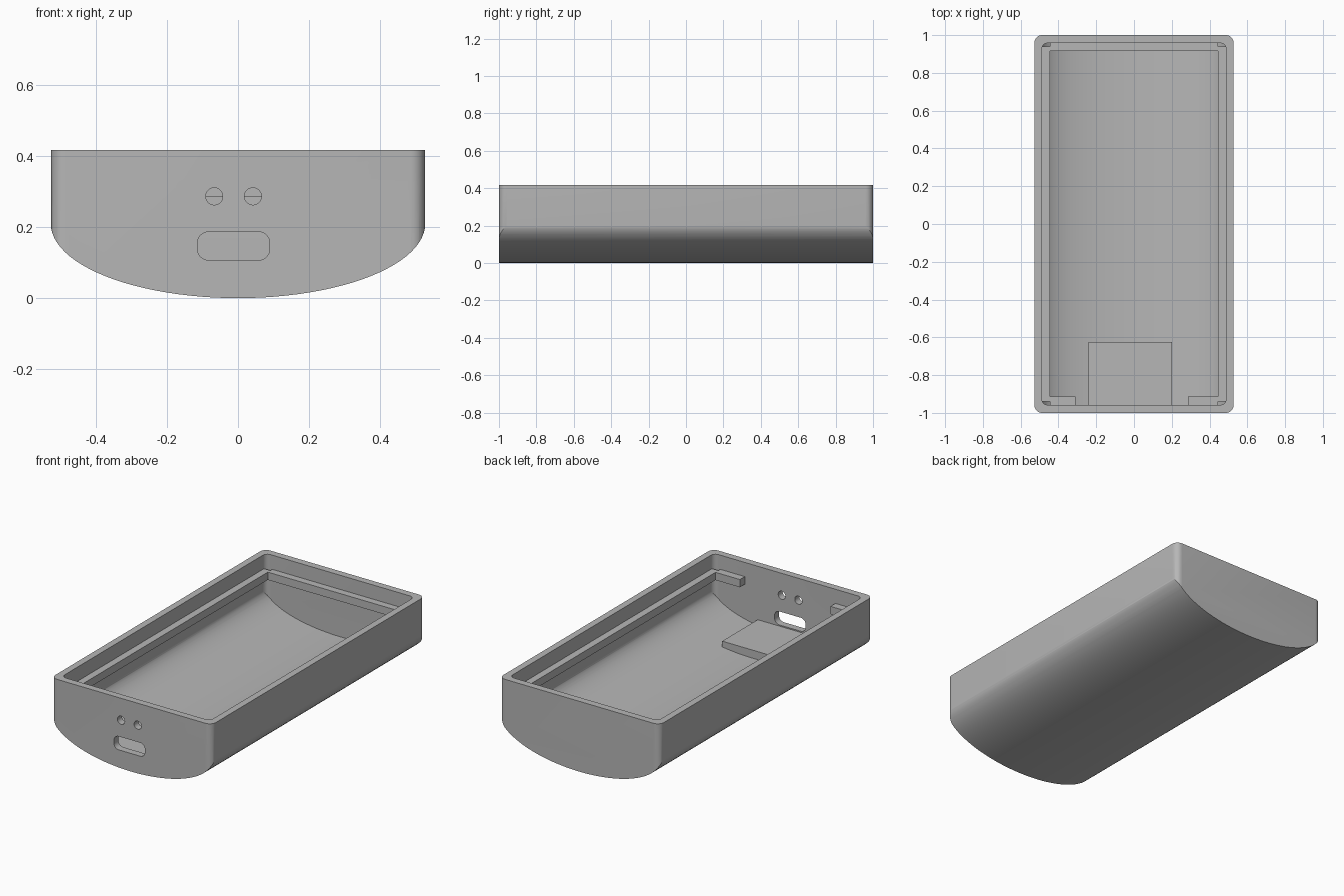
import bpy, bmesh, math
from mathutils import Matrix

if "Cube" in bpy.data.objects:
    bpy.data.objects.remove(bpy.data.objects["Cube"], do_unlink=True)

grey = bpy.data.materials.new("matte_grey")
grey.use_nodes = True
grey.diffuse_color = (0.47, 0.47, 0.47, 1)
grey.node_tree.nodes["Principled BSDF"].inputs["Base Color"].default_value = (0.47, 0.47, 0.47, 1)


def prism(name, outline, start, end, axis):
    """Extrude a 2D outline along z (xy outline) or y (xz outline)."""
    bm = bmesh.new()
    place = (lambda a, b: (a, b, start)) if axis == "z" else (lambda a, b: (a, start, b))
    face = bm.faces.new([bm.verts.new(place(a, b)) for a, b in outline])
    new = bmesh.ops.extrude_face_region(bm, geom=[face])["geom"]
    shift = (0, 0, end - start) if axis == "z" else (0, end - start, 0)
    bmesh.ops.translate(bm, vec=shift, verts=[g for g in new if isinstance(g, bmesh.types.BMVert)])
    bmesh.ops.recalc_face_normals(bm, faces=bm.faces)
    mesh = bpy.data.meshes.new(name)
    bm.to_mesh(mesh)
    bm.free()
    mesh.materials.append(grey)
    obj = bpy.data.objects.new(name, mesh)
    bpy.context.collection.objects.link(obj)
    return obj


def rounded_rect(cx, cy, hx, hy, r, steps=8):
    points = []
    for quarter, (sx, sy) in enumerate([(1, 1), (-1, 1), (-1, -1), (1, -1)]):
        for i in range(steps + 1):
            t = (quarter + i / steps) * math.pi / 2
            points.append((cx + sx * (hx - r) + r * math.cos(t),
                           cy + sy * (hy - r) + r * math.sin(t)))
    return points


def hull_profile(half_width, bottom, centre=0.21, top=0.6, steps=48):
    """Straight sides above a half ellipse."""
    points = [(half_width, top), (-half_width, top)]
    for i in range(steps + 1):
        t = math.pi + math.pi * i / steps
        points.append((half_width * math.cos(t), centre + (centre - bottom) * math.sin(t)))
    return points


def boolean(target, cutter, operation):
    mod = target.modifiers.new("cut", "BOOLEAN")
    mod.operation, mod.object, mod.solver = operation, cutter, "EXACT"
    bpy.context.view_layer.objects.active = target
    bpy.ops.object.modifier_apply(modifier=mod.name)
    bpy.data.objects.remove(cutter, do_unlink=True)


def box(name, x0, x1, y0, y1, z0, z1):
    return prism(name, [(x0, y0), (x1, y0), (x1, y1), (x0, y1)], z0, z1, "z")


# Outer shell with rounded vertical corners
shell = prism("shell", hull_profile(0.528, 0), -1.1, 1.1, "y")
boolean(shell, prism("outer_limit", rounded_rect(0, 0, 0.527, 1, 0.04), -0.1, 0.417, "z"), "INTERSECT")

# Hollow interior
cavity = prism("cavity", hull_profile(0.488, 0.052), -1.1, 1.1, "y")
boolean(cavity, prism("inner_limit", rounded_rect(0, 0, 0.487, 0.958, 0.03), -0.1, 0.55, "z"), "INTERSECT")
boolean(shell, cavity, "DIFFERENCE")

# Port slot and two round holes in the front wall
boolean(shell, prism("slot", rounded_rect(-0.0125, 0.147, 0.102, 0.04, 0.032), -1.1, -0.9, "y"), "DIFFERENCE")
for x in (-0.067, 0.042):
    boolean(shell, prism("hole", rounded_rect(x, 0.287, 0.024, 0.024, 0.0239), -1.1, -0.9, "y"), "DIFFERENCE")

bpy.ops.object.select_all(action="DESELECT")
shell.select_set(True)
bpy.context.view_layer.objects.active = shell
bpy.ops.object.shade_smooth_by_angle(angle=math.radians(30))

# Lid ledge: side rails, back rail and two short front stubs
LOW, HIGH = 0.287, 0.333
box("left_ledge", 0.445, 0.505, -0.94, 0.94, LOW, HIGH)
box("right_ledge", -0.505, -0.445, -0.94, 0.94, LOW, HIGH)
box("back_ledge", -0.445, 0.445, 0.915, 0.98, LOW, HIGH)
box("front_left_stub", 0.285, 0.445, -0.98, -0.912, LOW, HIGH)
box("front_right_stub", -0.445, -0.31, -0.98, -0.912, LOW, HIGH)

# Raised platform behind the slot
box("platform", -0.24, 0.2, -0.98, -0.625, 0.035, 0.1)
